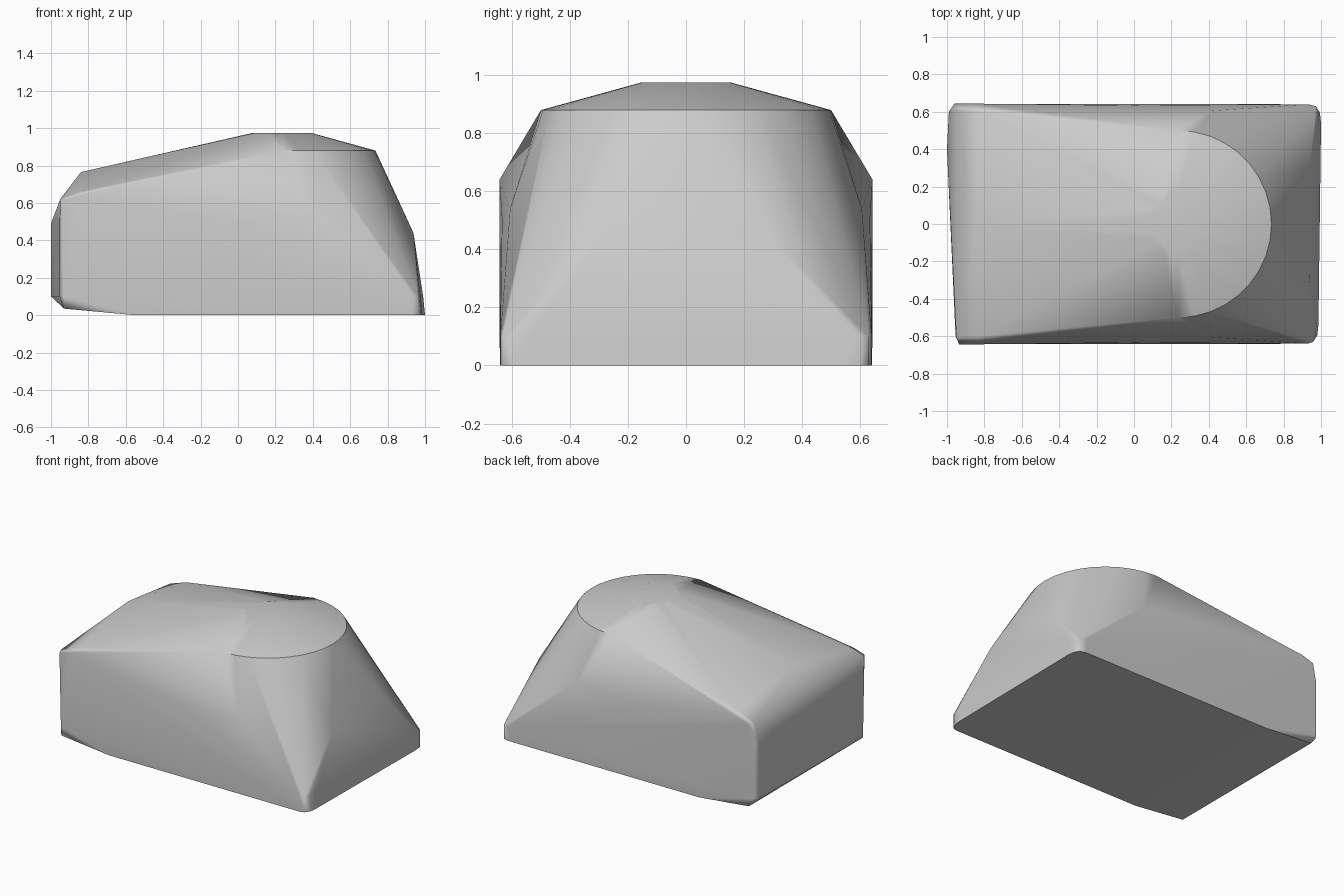
import bpy
import bmesh
import math

cube = bpy.data.objects.get("Cube")
if cube:
    bpy.data.objects.remove(cube)

grey = bpy.data.materials.new("plain grey")
grey.use_nodes = True
colour = (0.6, 0.6, 0.6, 1)
grey.diffuse_color = colour
grey.node_tree.nodes["Principled BSDF"].inputs["Base Color"].default_value = colour

DOME_X = 0.235
RIM_Z = 0.88


def arc(radius, z, start, end, steps):
    """Points on a horizontal arc around the dome axis."""
    angles = [math.radians(start + (end - start) * i / steps) for i in range(steps + 1)]
    return [(DOME_X + radius * math.cos(a), radius * math.sin(a), z) for a in angles]


# Dome rim, flat crown and the apex of the gable
points = arc(0.5, RIM_Z, -90, 90, 18) + arc(0.155, 0.975, 0, 345, 23)
points.append((-0.84, -0.01, 0.765))

# Mirrored points of the shell
for s in (-1, 1):
    skew = 0.007 * s
    # rounded base corners at the steep end
    for z in (0, 0.1):
        inset = 0.1 * z
        points += [(0.93, 0.64 * s, z), (0.965 + skew, 0.63 * s, z),
                   (0.987 + skew - inset, 0.595 * s, z), (0.993 + skew - inset, 0.54 * s, z)]
    # shoulders that round the steep end and the flanks
    points += [(0.938, 0.29 * s, 0.44), (0.42, 0.606 * s, 0.54), (0.0, 0.634 * s, 0.5)]
    # underside lift and blunt end
    points += [(-0.55, 0.64 * s, 0), (-0.93, 0.63 * s, 0.035)]
    edge_x = -0.972 - 0.018 * s
    for z in (0.1, 0.49):
        points += [(edge_x, 0.6 * s, z), (edge_x + 0.03, 0.643 * s, z)]
    # upper corners beside the gable
    points += [(-0.95, 0.605 * s, 0.622), (-0.935, 0.643 * s, 0.615),
               (-0.85, 0.643 * s, 0.64), (-0.82, 0.6 * s, 0.668)]
points += [(-1, 0.4, 0.1), (-1, 0.4, 0.49)]

# Wrap the points in one closed convex shell
bm = bmesh.new()
for p in points:
    bm.verts.new(p)
hull = bmesh.ops.convex_hull(bm, input=bm.verts)
loose = {v for v in hull["geom_interior"] + hull["geom_unused"]
         if isinstance(v, bmesh.types.BMVert)}
bmesh.ops.delete(bm, geom=list(loose), context="VERTS")
bmesh.ops.dissolve_limit(bm, angle_limit=math.radians(0.5), verts=bm.verts, edges=bm.edges)
bmesh.ops.recalc_face_normals(bm, faces=bm.faces)

# Smooth shell with a crisp base outline and dome rim
for face in bm.faces:
    face.smooth = True
for edge in bm.edges:
    on_base = any(f.normal.z < -0.9 for f in edge.link_faces)
    on_rim = all(abs(v.co.z - RIM_Z) < 0.001 for v in edge.verts)
    edge.smooth = not (on_base or on_rim)

mesh = bpy.data.meshes.new("rounded_shell")
bm.to_mesh(mesh)
bm.free()
mesh.materials.append(grey)
shell = bpy.data.objects.new("rounded_shell", mesh)
bpy.context.collection.objects.link(shell)

# Keep the broad panels flat looking
weighted = shell.modifiers.new("Weighted normals", "WEIGHTED_NORMAL")
weighted.keep_sharp = True
